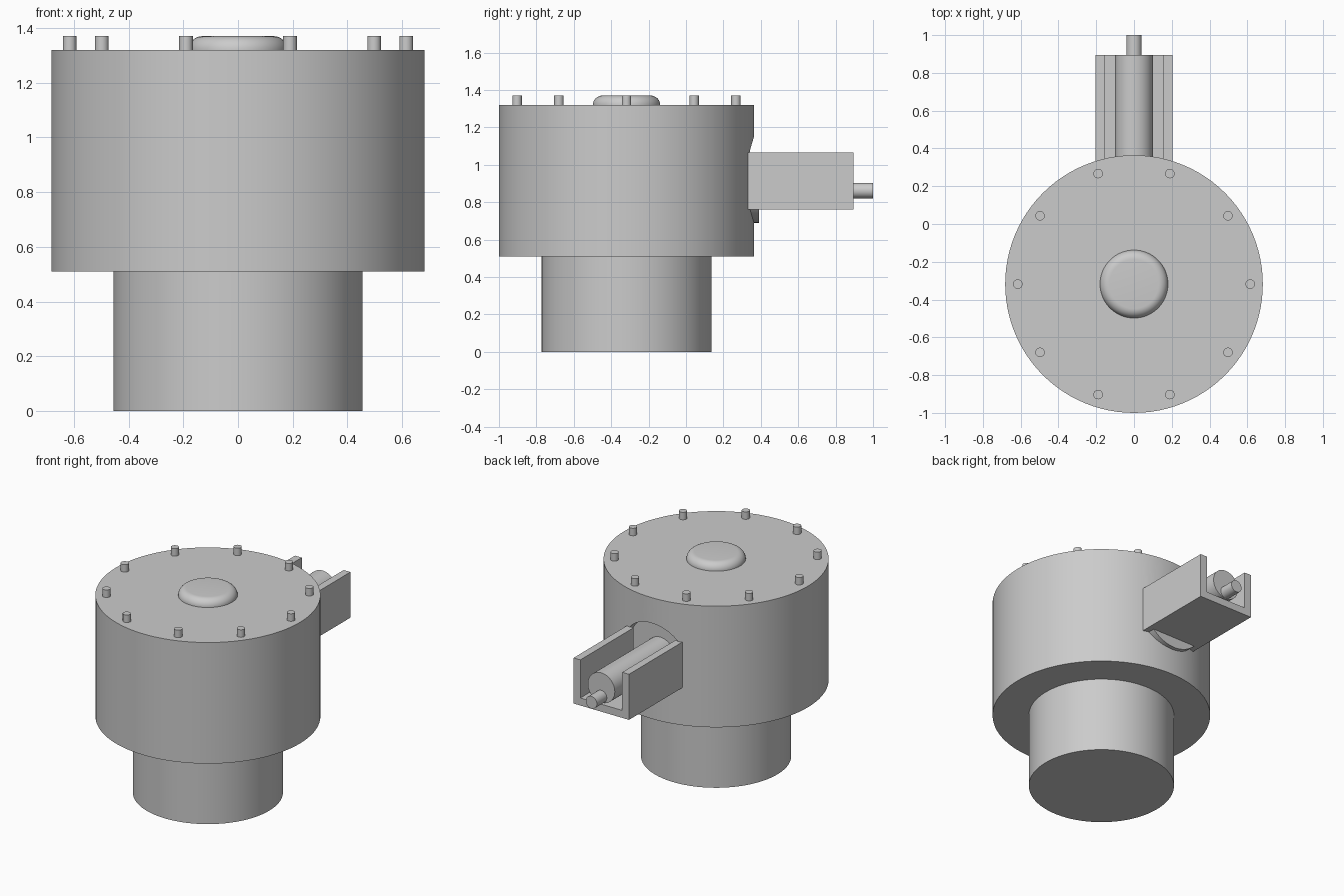
import bpy, bmesh, math
from mathutils import Matrix, Vector

cube = bpy.data.objects.get("Cube")
if cube:
    bpy.data.objects.remove(cube, do_unlink=True)

grey = bpy.data.materials.new("machined_grey")
grey.use_nodes = True
COLOUR = (0.6, 0.6, 0.6, 1)
grey.diffuse_color = COLOUR
grey.node_tree.nodes["Principled BSDF"].inputs["Base Color"].default_value = COLOUR

AXIS_Y = -0.318      # vertical axis of the housing
PORT_Z, PORT_R = 0.92, 0.23
SEAT_Z = 0.8         # level of the channel floor inside the port


def finish(name, bm):
    bmesh.ops.recalc_face_normals(bm, faces=bm.faces[:])
    mesh = bpy.data.meshes.new(name)
    bm.to_mesh(mesh)
    bm.free()
    mesh.materials.append(grey)
    obj = bpy.data.objects.new(name, mesh)
    bpy.context.collection.objects.link(obj)
    return obj


def smooth(obj):
    bpy.ops.object.select_all(action="DESELECT")
    obj.select_set(True)
    bpy.context.view_layer.objects.active = obj
    bpy.ops.object.shade_smooth_by_angle(angle=math.radians(30))


def lathe(name, profile, x=0, y=AXIS_Y, sides=96):
    """Closed solid of revolution from (radius, z) points."""
    bm = bmesh.new()
    rings = []
    for r, z in profile:
        rings.append([bm.verts.new((x + r * math.cos(a), y + r * math.sin(a), z))
                      for a in (2 * math.pi * i / sides for i in range(sides))])
    for low, high in zip(rings, rings[1:]):
        for i in range(sides):
            j = (i + 1) % sides
            bm.faces.new((low[i], low[j], high[j], high[i]))
    bm.faces.new(rings[0])
    bm.faces.new(rings[-1])
    obj = finish(name, bm)
    smooth(obj)
    return obj


def extrude_y(name, outline, y0, y1):
    """Extrude an (x, z) outline along y."""
    bm = bmesh.new()
    face = bm.faces.new([bm.verts.new((x, y0, z)) for x, z in outline])
    moved = bmesh.ops.extrude_face_region(bm, geom=[face])["geom"]
    bmesh.ops.translate(bm, vec=(0, y1 - y0, 0),
                        verts=[v for v in moved if isinstance(v, bmesh.types.BMVert)])
    return finish(name, bm)


def circle(r, z, start=0, end=2 * math.pi, steps=48):
    closed = end - start > 6.28
    return [(r * math.cos(a), z + r * math.sin(a))
            for a in (start + (end - start) * i / steps
                      for i in range(steps if closed else steps + 1))]


# Main housing with the side port cut into its back
housing = lathe("housing", [(0.682, 0.51), (0.682, 1.32)])
dip = math.asin((SEAT_Z - PORT_Z) / PORT_R)
opening = [(max(-0.2, min(0.2, x)), z)
           for x, z in circle(PORT_R, PORT_Z, dip, math.pi - dip)]
cutter = extrude_y("port_cutter", opening, 0.27, 0.6)
cutter.hide_render = True
cut = housing.modifiers.new("port", "BOOLEAN")
cut.operation, cut.solver, cut.object = "DIFFERENCE", "EXACT", cutter
bpy.context.view_layer.objects.active = housing
bpy.ops.object.modifier_apply(modifier=cut.name)
bpy.data.objects.remove(cutter, do_unlink=True)
smooth(housing)

# Lower neck
lathe("neck", [(0.455, 0), (0.455, 0.51)])

# Rounded cap button
lathe("cap_button", [(0.18, 1.31)] +
      [(0.13 + 0.05 * math.cos(a), 1.32 + 0.05 * math.sin(a))
       for a in (math.pi / 2 * i / 8 for i in range(9))], sides=64)

# Ring of bolts
for i in range(10):
    a = 2 * math.pi * i / 10
    lathe(f"bolt_{i + 1}", [(0.025, 1.31), (0.025, 1.37)],
          0.615 * math.cos(a), AXIS_Y + 0.615 * math.sin(a), 24)

# Lip of the port below the channel
lip = extrude_y("port_lip", circle(PORT_R, PORT_Z, math.pi - dip, 2 * math.pi + dip), 0.26, 0.39)
smooth(lip)

# Open channel behind the housing
half = [(0.205, 1.065), (0.205, 0.76)]
inner = [(0.155, 0.81), (0.155, 1.065)]
outline = half + [(-x, z) for x, z in reversed(half)]
outline += [(-x, z) for x, z in reversed(inner)] + inner
extrude_y("channel", outline, 0.332, 0.895)

# Piston and its low-set drive shaft
smooth(extrude_y("piston", circle(0.1, PORT_Z), 0.26, 0.895))
smooth(extrude_y("drive_shaft", circle(0.041, 0.862, steps=32), 0.88, 1.0))
